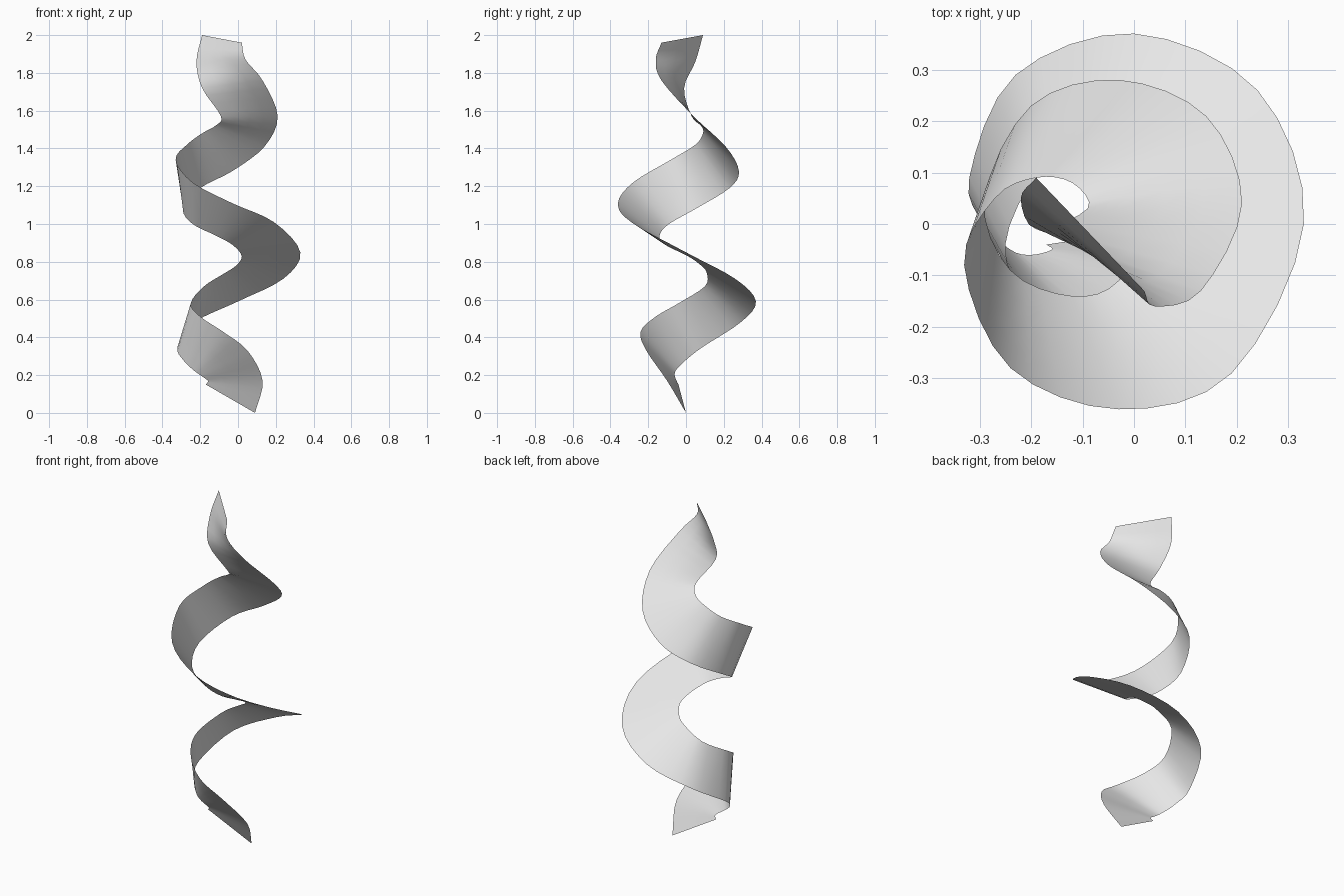
import bpy
import bmesh
from mathutils import Vector

STEPS = 4    # cross-sections between neighbouring stations
ACROSS = 4   # faces across the ribbon width

# Remove the default object
default_object = bpy.data.objects.get("Cube")
if default_object:
    bpy.data.objects.remove(default_object, do_unlink=True)


def make_material(name, colour):
    material = bpy.data.materials.new(name)
    material.use_nodes = True
    material.diffuse_color = colour
    material.node_tree.nodes["Principled BSDF"].inputs["Base Color"].default_value = colour
    return material


def smooth_rail(points):
    """Pass a smooth curve through the points of one ribbon edge."""
    first = points[0] * 2 - points[1]
    last = points[-1] * 2 - points[-2]
    padded = [first] + points + [last]
    rail = []
    for before, start, end, after in zip(padded, padded[1:], padded[2:], padded[3:]):
        for step in range(STEPS):
            t = step / STEPS
            leave = (end - before) / 2
            arrive = (after - start) / 2
            bend = (end - start) * 3 - leave * 2 - arrive
            settle = (start - end) * 2 + leave + arrive
            rail.append(start + leave * t + bend * t**2 + settle * t**3)
    rail.append(points[-1].copy())
    return rail


def loft_ribbon(name, rail_a, rail_b, material):
    """Span two rails with straight cross-sections."""
    bm = bmesh.new()
    rows = []
    for a, b in zip(rail_a, rail_b):
        rows.append([bm.verts.new(a.lerp(b, i / ACROSS)) for i in range(ACROSS + 1)])
    for upper, lower in zip(rows, rows[1:]):
        for i in range(ACROSS):
            bm.faces.new((upper[i], upper[i + 1], lower[i + 1], lower[i]))
    for face in bm.faces:
        face.smooth = True
    mesh = bpy.data.meshes.new(name)
    bm.to_mesh(mesh)
    bm.free()
    mesh.materials.append(material)
    ribbon = bpy.data.objects.new(name, mesh)
    bpy.context.scene.collection.objects.link(ribbon)
    return ribbon


# Ribbon stations from top to bottom: one edge, then the other.
# The band makes a half twist on every turn.
stations = [
    ((-.19, .09, 2), (.02, -.13, 1.96)),
    ((-.22, .05, 1.86), (.04, -.16, 1.87)),
    ((-.19, -.01, 1.72), (.13, -.13, 1.76)),
    ((-.09, .03, 1.57), (.21, .04, 1.57)),
    ((-.12, .08, 1.52), (.14, .21, 1.41)),
    ((-.19, .09, 1.48), (-.03, .28, 1.28)),
    ((-.27, .05, 1.42), (-.2, .23, 1.19)),
    ((-.33, -.08, 1.34), (-.29, .05, 1.08)),
    ((-.24, -.28, 1.22), (-.24, -.09, 1)),
    ((-.03, -.36, 1.11), (-.12, -.14, .94)),
    ((.19, -.29, 1.01), (-.03, -.11, .89)),
    ((.33, 0, .85), (.02, .01, .83)),
    ((.24, .26, .71), (-.01, .08, .78)),
    ((0, .37, .59), (-.07, .11, .74)),
    ((-.23, .29, .48), (-.18, .1, .67)),
    ((-.32, .09, .35), (-.25, -.04, .58)),
    ((-.29, 0, .28), (-.2, -.16, .51)),
    ((-.24, -.05, .23), (-.08, -.24, .43)),
    ((-.2, -.06, .2), (.05, -.21, .33)),
    ((-.16, -.05, .17), (.13, -.1, .17)),
    ((-.17, -.04, .15), (.09, 0, 0)),
]

# Twisted ribbon
ribbon_grey = make_material("light_grey", (.8, .8, .8, 1))
edge_a = smooth_rail([Vector(a) for a, b in stations])
edge_b = smooth_rail([Vector(b) for a, b in stations])
loft_ribbon("twisted_ribbon", edge_a, edge_b, ribbon_grey)
